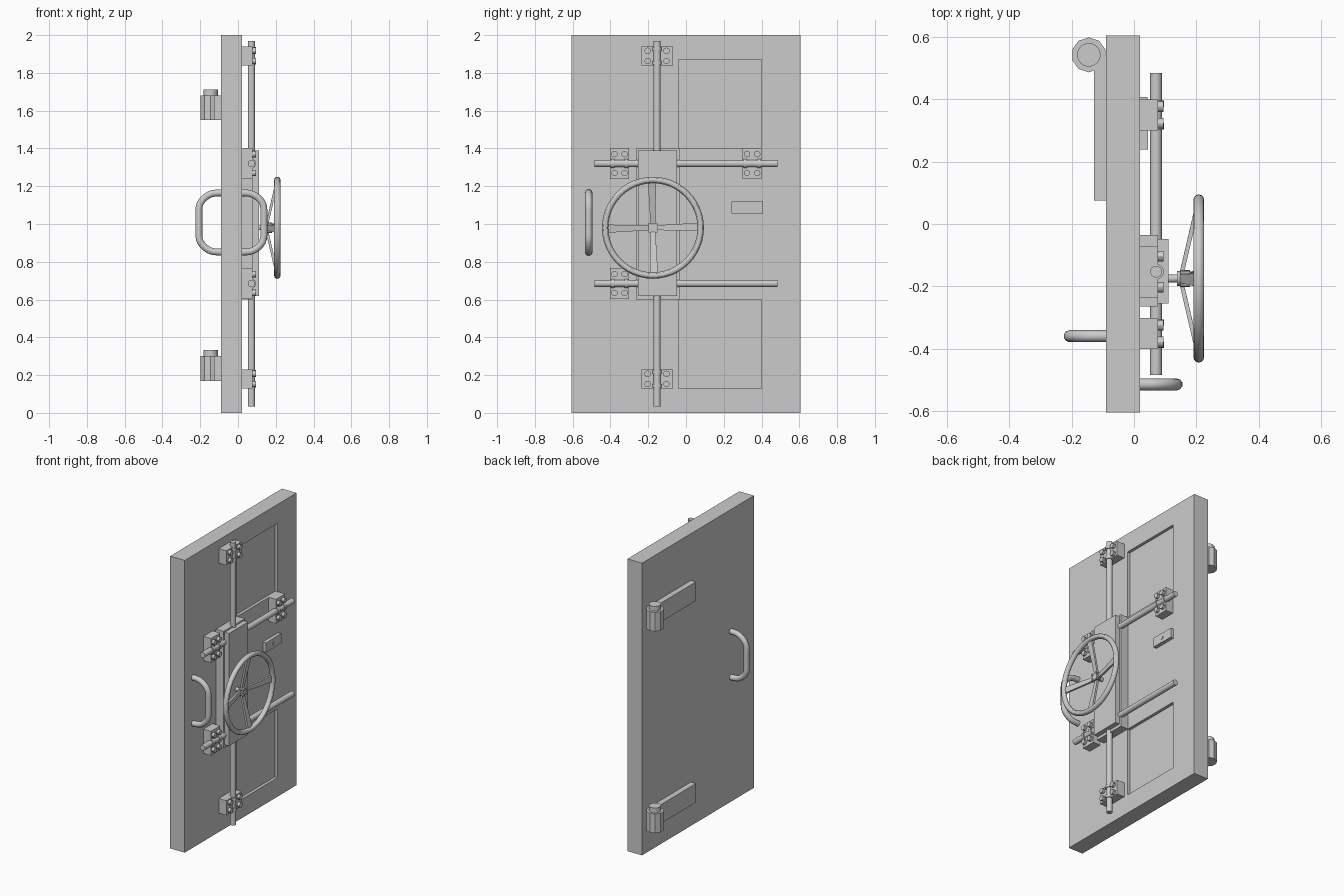
import bpy, bmesh, math
from mathutils import Vector

if "Cube" in bpy.data.objects:
    bpy.data.objects.remove(bpy.data.objects["Cube"])


def box(name, x, y, z, bevel=0):
    bpy.ops.mesh.primitive_cube_add(size=1)
    o = bpy.context.object
    o.name = name
    for v in o.data.vertices:
        v.co = [r[0] + (c + 0.5) * (r[1] - r[0]) for c, r in zip(v.co, (x, y, z))]
    if bevel:
        m = o.modifiers.new("bevel", 'BEVEL')
        m.width, m.segments = bevel, 1
    return o


def rod(name, a, b, r, sides=16, smooth=True):
    a, b = Vector(a), Vector(b)
    d = b - a
    bpy.ops.mesh.primitive_cylinder_add(vertices=sides, radius=r, depth=d.length,
                                        location=(a + b) / 2,
                                        rotation=d.to_track_quat('Z', 'Y').to_euler())
    o = bpy.context.object
    o.name = name
    if smooth:
        bpy.ops.object.shade_smooth_by_angle()
    return o


FACE, BACK, AX = 0.02, -0.09, 0.071     # door faces and bolt-rod depth

# door slab with two recessed panels
door = box("door_slab", (BACK, FACE), (-0.605, 0.605), (0, 2))
for z in ((0.13, 0.60), (1.40, 1.87)):
    cut = box("panel_cutter", (0.0, 0.1), (-0.04, 0.40), z)
    cut.hide_render = True
    cut.hide_set(True)
    m = door.modifiers.new("recess", 'BOOLEAN')
    m.object, m.solver = cut, 'EXACT'

# lock housing
box("lock_backplate", (FACE, 0.077), (-0.265, -0.035), (0.60, 1.40))
box("lock_housing", (0.05, 0.11), (-0.255, -0.048), (0.62, 1.39))

# locking rods
VY = -0.153
rod("vertical_rod", (AX, VY, 0.035), (AX, VY, 1.97), 0.019)
for z in (0.685, 1.32):
    rod("horizontal_rod", (AX, -0.485, z), (AX, 0.485, z), 0.019)


# rod brackets: block, two collars and four bolts
def bracket(y, z, vertical):
    hy, hz = (0.083, 0.05) if vertical else (0.05, 0.083)
    box("rod_bracket", (FACE, 0.077), (y - hy, y + hy), (z - hz, z + hz))
    for s in (-1, 1):
        a, b = s * 0.026, s * 0.046
        if vertical:
            rod("rod_collar", (AX, y, z + a), (AX, y, z + b), 0.025)
        else:
            rod("rod_collar", (AX, y + a, z), (AX, y + b, z), 0.025)
        for t in (-1, 1):
            dy, dz = (s * 0.05, t * 0.027) if vertical else (s * 0.027, t * 0.05)
            rod("bracket_bolt", (0.07, y + dy, z + dz), (0.095, y + dy, z + dz), 0.017, 12)


for z in (0.18, 1.89):
    bracket(VY, z, True)
for y, z in ((-0.352, 0.685), (-0.352, 1.32), (0.35, 1.32)):
    bracket(y, z, False)

# hand wheel: rim, shaft, hub
WY, WZ = -0.175, 0.98
bpy.ops.mesh.primitive_torus_add(major_radius=0.253, minor_radius=0.017, major_segments=48,
                                 minor_segments=12, location=(0.208, WY, WZ),
                                 rotation=(0, math.pi / 2, 0))
bpy.context.object.name = "wheel_rim"
bpy.ops.object.shade_smooth_by_angle()
rod("wheel_shaft", (0.10, WY, WZ), (0.16, WY, WZ), 0.013)
rod("wheel_hub", (0.138, WY, WZ), (0.175, WY, WZ), 0.024)

# four tapered, dished spokes
for i in range(4):
    ang = i * math.pi / 2 + 0.02
    u = Vector((0, math.cos(ang), math.sin(ang)))
    w = Vector((0, -u.z, u.y))
    c = Vector((0, WY, WZ))
    bm = bmesh.new()
    rings = []
    for r, x, hw in ((0.0, 0.15, 0.012), (0.025, 0.155, 0.013), (0.253, 0.208, 0.022)):
        p = c + u * r + Vector((x, 0, 0))
        t = Vector((0.007, 0, 0))
        rings.append([bm.verts.new(q) for q in
                      (p - w * hw - t, p + w * hw - t, p + w * hw + t, p - w * hw + t)])
    for a, b in zip(rings, rings[1:]):
        for k in range(4):
            bm.faces.new((a[k], a[(k + 1) % 4], b[(k + 1) % 4], b[k]))
    bm.faces.new(rings[0])
    bm.faces.new(rings[-1])
    bmesh.ops.recalc_face_normals(bm, faces=bm.faces)
    me = bpy.data.meshes.new("wheel_spoke")
    bm.to_mesh(me)
    bm.free()
    bpy.context.collection.objects.link(bpy.data.objects.new("wheel_spoke", me))
    p = c + (u + w) * 0.018
    rod("hub_bolt", (0.15, p.y, p.z), (0.18, p.y, p.z), 0.009, 10)


# pull handles, one on each face
def handle(name, x0, y, s):
    cu = bpy.data.curves.new(name, 'CURVE')
    cu.dimensions = '3D'
    cu.bevel_depth, cu.bevel_resolution, cu.resolution_u = 0.019, 3, 8
    cu.use_fill_caps = True
    sp = cu.splines.new('BEZIER')
    pts = [(-0.01, 0.157, 0.02, 0), (0.035, 0.155, 0.03, -0.002), (0.117, 0.07, 0.0, -0.05),
           (0.117, -0.07, 0.0, -0.05), (0.035, -0.155, -0.03, -0.002), (-0.01, -0.157, -0.02, 0)]
    sp.bezier_points.add(len(pts) - 1)
    for b, (d, z, hd, hz) in zip(sp.bezier_points, pts):
        co, h = Vector((x0 + s * d, y, 1.008 + z)), Vector((s * hd, 0, hz))
        b.co, b.handle_left, b.handle_right = co, co - h, co + h
    bpy.context.collection.objects.link(bpy.data.objects.new(name, cu))


handle("inner_handle", FACE, -0.515, 1)
handle("outer_handle", BACK, -0.36, -1)

# hinges: strap, faceted barrel and pin
HX, HY = -0.145, 0.543
for z in (0.17, 1.55):
    box("hinge_strap", (-0.128, BACK), (0.075, HY), (z, z + 0.13))
    rod("hinge_barrel", (HX, HY, z), (HX, HY, z + 0.13), 0.056, 10, False)
    rod("hinge_pin", (HX, HY, z + 0.1), (HX, HY, z + 0.163), 0.038)

# small latch: body, sliding half and thumb knob
box("latch_body", (FACE, 0.045), (0.24, 0.322), (1.055, 1.12))
box("latch_slide", (FACE, 0.043), (0.322, 0.407), (1.055, 1.12))
knob = rod("latch_knob", (0.04, 0.322, 1.088), (0.047, 0.322, 1.088), 0.012)
